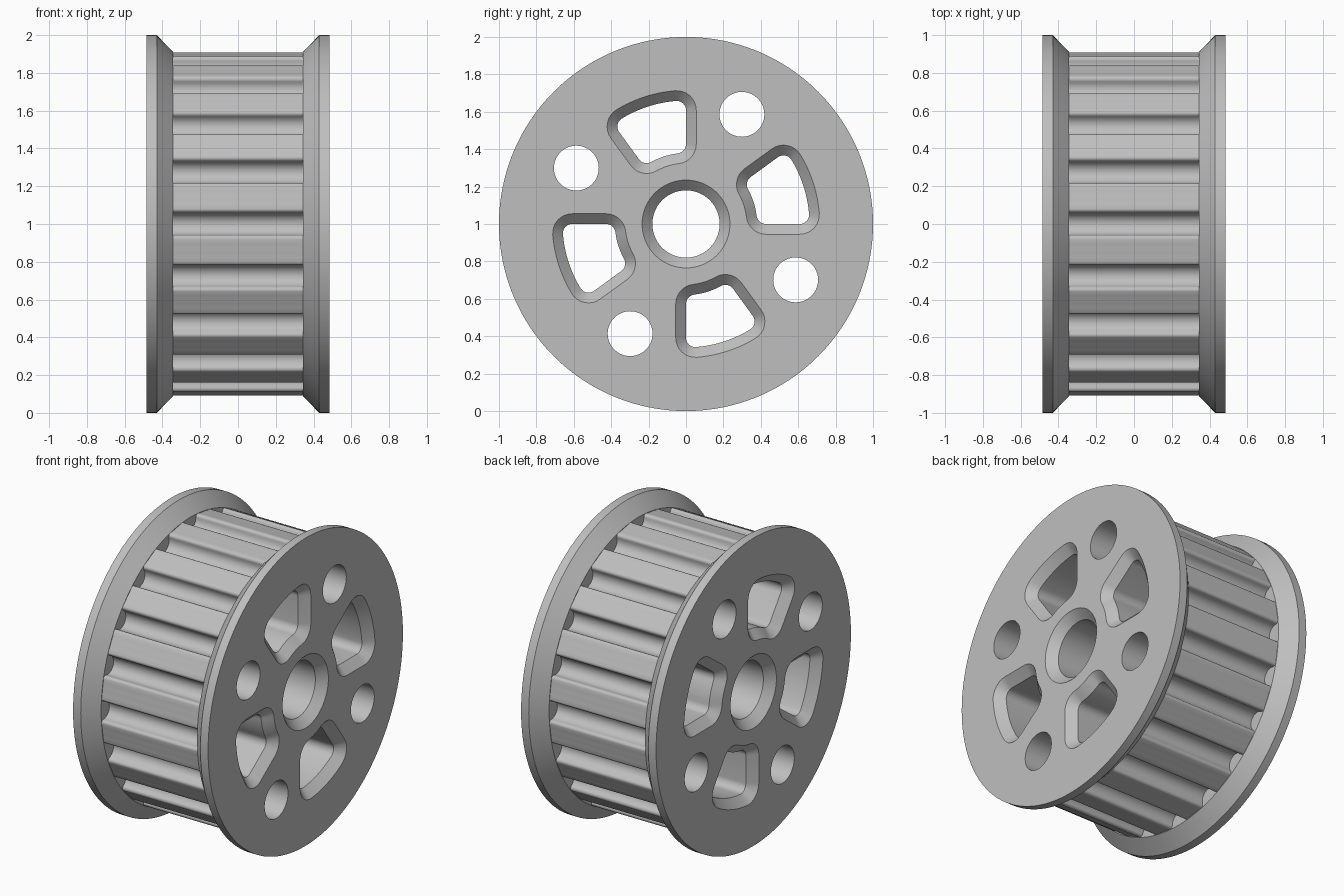
import bpy
import bmesh
from math import sin, cos, asin, pi, radians

cube = bpy.data.objects.get("Cube")
if cube:
    bpy.data.objects.remove(cube)

HALF_WIDTH = 0.485     # outer face of each flange
BELT_HALF = 0.345      # inner face of each flange
TOOTH_R, TEETH = 0.908, 20
CHAMFER = 0.055

metal = bpy.data.materials.new("machined_grey")
metal.use_nodes = True
GREY = (0.52, 0.52, 0.52, 1)
metal.diffuse_color = GREY
metal.node_tree.nodes["Principled BSDF"].inputs["Base Color"].default_value = GREY


def arc(cu, cv, r, a0, a1, n):
    """Points on an arc, both ends included."""
    angles = [a0 + (a1 - a0) * i / n for i in range(n + 1)]
    return [(cu + r * cos(a), cv + r * sin(a)) for a in angles]


def circle(r, n=128, cu=0, cv=0):
    return arc(cu, cv, r, 0, 2 * pi, n)[:-1]


def turn(points, a):
    return [(u * cos(a) - v * sin(a), u * sin(a) + v * cos(a)) for u, v in points]


def loft(bm, sections):
    """Closed solid through (x, outline) sections along the axle."""
    rings = [[bm.verts.new((x, u, v + 1)) for u, v in outline] for x, outline in sections]
    for a, b in zip(rings, rings[1:]):
        for i in range(len(a)):
            j = (i + 1) % len(a)
            bm.faces.new((a[i], a[j], b[j], b[i]))
    bm.faces.new(rings[0])
    bm.faces.new(rings[-1])


def make_object(name, bm):
    bmesh.ops.recalc_face_normals(bm, faces=bm.faces)
    mesh = bpy.data.meshes.new(name)
    bm.to_mesh(mesh)
    bm.free()
    mesh.materials.append(metal)
    obj = bpy.data.objects.new(name, mesh)
    bpy.context.collection.objects.link(obj)
    return obj


def toothed_outline():
    """Round-bottomed belt grooves with rounded tooth tips."""
    groove, tip = 0.06, 0.02
    side, base = groove + tip, TOOTH_R - tip
    profile = arc(base, -side, tip, 0, pi / 2, 5)
    profile += arc(base, 0, groove, 1.5 * pi, pi / 2, 14)[1:-1]
    profile += arc(base, side, tip, -pi / 2, 0, 5)
    edge = asin(side / TOOTH_R)
    pitch = 2 * pi / TEETH
    profile += arc(0, 0, TOOTH_R, edge, pitch - edge, 5)[1:-1]
    return [p for k in range(TEETH) for p in turn(profile, k * pitch)]


def pocket_outline(grow):
    """Ring sector with rounded corners, widened by grow."""
    fillet, span = 0.05, radians(36)
    r_in, r_out = 0.43, 0.61
    r = fillet + grow
    a_out, a_in = asin(fillet / r_out), asin(fillet / r_in)

    def corner(radius, angle, start, end):
        return arc(radius * cos(angle), radius * sin(angle), r, start, end, 8)

    pts = corner(r_out, a_out, -pi / 2, a_out)
    pts += arc(0, 0, r_out + r, a_out, span - a_out, 12)[1:-1]
    pts += corner(r_out, span - a_out, span - a_out, span + pi / 2)
    pts += corner(r_in, span - a_in, span + pi / 2, span - a_in + pi)
    pts += arc(0, 0, r_in - r, span - a_in, a_in, 8)[1:-1]
    pts += corner(r_in, a_in, pi + a_in, 1.5 * pi)
    return pts


def chamfered_cut(bm, outline):
    """Through cut that opens out at both faces."""
    over = 0.01
    wide, narrow = outline(CHAMFER + over), outline(0)
    ends, throat = HALF_WIDTH + over, HALF_WIDTH - CHAMFER
    loft(bm, [(-ends, wide), (-throat, narrow), (throat, narrow), (ends, wide)])


# Cutter: axle bore, four pockets and four round holes
bm = bmesh.new()
chamfered_cut(bm, lambda grow: circle(0.18 + grow, 64))
for k in range(4):
    quarter = k * pi / 2
    chamfered_cut(bm, lambda grow: turn(pocket_outline(grow), quarter))
    hole = turn(circle(0.12, 48, 0.658), radians(63) + quarter)
    loft(bm, [(-0.6, hole), (0.6, hole)])
cutter = make_object("hole_cutter", bm)
cutter.hide_render = True
cutter.hide_set(True)

# Toothed belt drum
parts = []
bm = bmesh.new()
teeth = toothed_outline()
loft(bm, [(-BELT_HALF, teeth), (BELT_HALF, teeth)])
parts.append(make_object("toothed_drum", bm))

# Bevelled flanges
for name, s in (("left_flange", 1), ("right_flange", -1)):
    bm = bmesh.new()
    loft(bm, [(s * BELT_HALF, circle(0.912)), (s * 0.43, circle(1)),
              (s * HALF_WIDTH, circle(1))])
    parts.append(make_object(name, bm))

# Cut the openings and shade
for obj in parts:
    cut = obj.modifiers.new("openings", 'BOOLEAN')
    cut.operation = 'DIFFERENCE'
    cut.solver = 'EXACT'
    cut.object = cutter
    bpy.ops.object.select_all(action='DESELECT')
    obj.select_set(True)
    bpy.context.view_layer.objects.active = obj
    bpy.ops.object.modifier_apply(modifier=cut.name)
    bpy.ops.object.shade_smooth_by_angle(angle=radians(30))

bpy.data.objects.remove(cutter)
